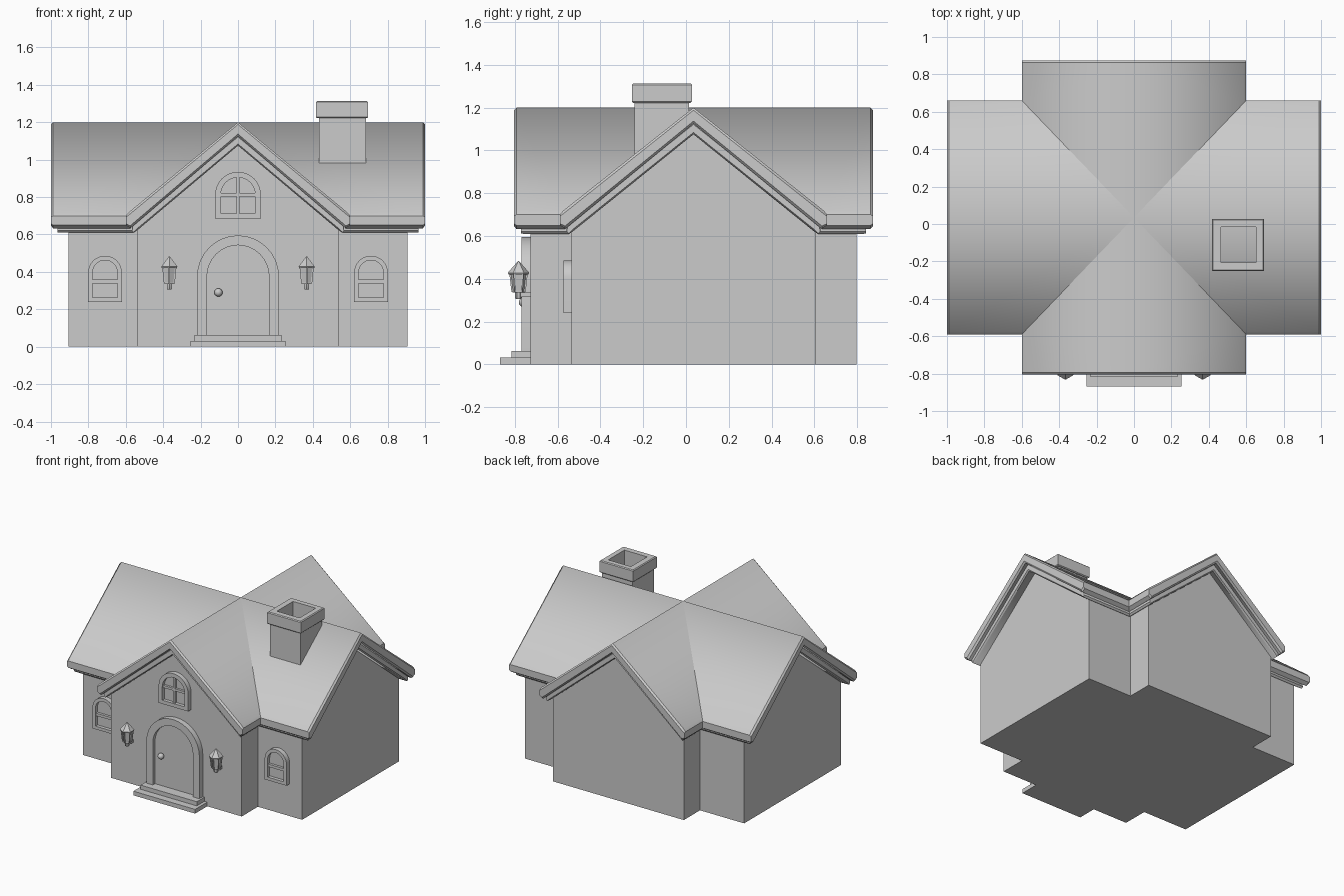
import bpy, bmesh, math
from mathutils import Vector

if "Cube" in bpy.data.objects:
    bpy.data.objects.remove(bpy.data.objects["Cube"])

CY = 0.035          # y of the roof crossing
FRONT = -0.73       # front wall plane
WING = -0.54        # recessed side wall plane


def loft(name, sections, closed=False, quadrant=False):
    """Join matching point loops; cap the ends unless the sweep is closed."""
    bm = bmesh.new()
    rows = [[bm.verts.new(p) for p in s] for s in sections]
    n = len(rows[0])
    pairs = list(zip(rows, rows[1:] + rows[:1]))
    for a, b in pairs if closed else pairs[:-1]:
        for i in range(n):
            j = (i + 1) % n
            bm.faces.new((a[i], a[j], b[j], b[i]))
    if not closed:
        bm.faces.new(rows[0])
        bm.faces.new(rows[-1])
    bmesh.ops.recalc_face_normals(bm, faces=bm.faces)
    if quadrant:  # open the quarter along its mirror planes
        inner = [f for f in bm.faces if any(all(abs(v.co[k]) < 1e-6 for v in f.verts) for k in (0, 1))]
        bmesh.ops.delete(bm, geom=inner, context='FACES')
    me = bpy.data.meshes.new(name)
    bm.to_mesh(me)
    bm.free()
    ob = bpy.data.objects.new(name, me)
    bpy.context.collection.objects.link(ob)
    if quadrant:
        ob.location.y = CY
        m = ob.modifiers.new("mirror", 'MIRROR')
        m.use_axis = (True, True, False)
    return ob


def cross_gable(name, prof, ky, lx, ly, round_end=0.0):
    """Sweep a half-gable profile (distance, height) around one valley, then mirror."""
    ends = [prof]
    if round_end:
        soft = [Vector(p).lerp(Vector(q), 0.16) for p, q in zip(prof, prof[::-1])]
        ends = [soft, prof]
    cuts = [0, round_end]
    secs = [[(d, ly - c, z) for d, z in p] for p, c in zip(ends, cuts)]
    secs.append([(d, d * ky, z) for d, z in prof])
    secs += [[(lx - c, d * ky, z) for d, z in p] for p, c in list(zip(ends, cuts))[::-1]]
    return loft(name, secs, quadrant=True)


def box(name, x0, x1, y0, y1, z0, z1):
    return loft(name, [[(x0, y0, z), (x1, y0, z), (x1, y1, z), (x0, y1, z)] for z in (z0, z1)])


def arch(w, z0, zs, top, n=16):
    """Round-headed outline, from bottom right over the top to bottom left."""
    pts = [(w, z0)]
    for i in range(n + 1):
        a = math.pi * i / n
        pts.append((w * math.cos(a), zs + (top - zs) * math.sin(a)))
    return pts + [(-w, z0)]


def arch_panel(name, x, outline, y0, y1):
    return loft(name, [[(x + px, y, pz) for px, pz in outline] for y in (y0, y1)])


def arch_frame(name, x, outer, inner, y0, y1, closed=True):
    secs = [[(x + o[0], y0, o[1]), (x + o[0], y1, o[1]), (x + i[0], y1, i[1]), (x + i[0], y0, i[1])]
            for o, i in zip(outer, inner)]
    return loft(name, secs, closed)


def square_tube(name, outer, hole, z0, z1, soft=0.0):
    def ring(r, z, s=0.0):
        x0, x1, y0, y1 = r
        return [(x0 + s, y0 + s, z), (x1 - s, y0 + s, z), (x1 - s, y1 - s, z), (x0 + s, y1 - s, z)]
    e = soft
    secs = [ring(outer, z0, e), ring(outer, z0 + e), ring(outer, z1 - e), ring(outer, z1, e)] if e else \
        [ring(outer, z0), ring(outer, z1)]
    return loft(name, secs + [ring(hole, z1), ring(hole, z0)], closed=True)


# walls, roof slab and the moulding below it
cross_gable("walls", [(0, 1.09), (0.54, 0.645), (0.54, 0), (0, 0)], 1.058, 0.905, 0.762)
cross_gable("roof", [(0, 1.2), (0.585, 0.718), (0.6, 0.70), (0.6, 0.65), (0.575, 0.633), (0, 1.125)],
            1.042, 1.0, 0.84, 0.012)
cross_gable("roof_trim", [(0, 1.13), (0.568, 0.66), (0.568, 0.622), (0.556, 0.61), (0.535, 0.625), (0, 1.075)],
            1.045, 0.965, 0.806, 0.01)

# chimney, open down to the roof
hole = (0.465, 0.652, -0.205, -0.015)
square_tube("chimney_shaft", (0.433, 0.684, -0.24, 0.015), hole, 0.96, 1.24)
square_tube("chimney_cap", (0.417, 0.695, -0.252, 0.027), hole, 1.222, 1.313, 0.006)

# doorstep
box("lower_step", -0.255, 0.255, -0.87, FRONT + 0.01, 0, 0.031)
box("upper_step", -0.232, 0.232, -0.817, FRONT + 0.01, 0.031, 0.062)

# door
arch_frame("door_frame", 0, arch(0.219, 0.062, 0.375, 0.595), arch(0.166, 0.062, 0.375, 0.543),
           FRONT + 0.01, -0.768, closed=False)
arch_panel("door", 0, arch(0.168, 0.062, 0.375, 0.545), FRONT + 0.01, -0.742)
bpy.ops.mesh.primitive_uv_sphere_add(segments=16, ring_count=10, radius=0.022, location=(-0.105, -0.76, 0.29))
bpy.context.object.name = "door_knob"

# gable window
arch_frame("gable_window_frame", 0, arch(0.122, 0.685, 0.812, 0.935), arch(0.092, 0.712, 0.812, 0.905),
           FRONT + 0.01, -0.762)
arch_panel("gable_window_pane", 0, arch(0.095, 0.71, 0.812, 0.907), FRONT + 0.01, -0.737)
box("gable_window_upright", -0.009, 0.009, -0.754, FRONT, 0.705, 0.91)
box("gable_window_bar", -0.097, 0.097, -0.754, FRONT, 0.803, 0.821)

for side, sx in (("left", -1), ("right", 1)):
    # side window
    x = sx * 0.711
    arch_frame(side + "_window_frame", x, arch(0.09, 0.24, 0.397, 0.486), arch(0.066, 0.263, 0.397, 0.462),
               WING + 0.01, -0.572)
    arch_panel(side + "_window_pane", x, arch(0.068, 0.26, 0.397, 0.464), WING + 0.01, -0.547)
    box(side + "_window_bar", x - 0.07, x + 0.07, -0.566, WING, 0.338, 0.358)

    # hexagonal wall lantern
    x = sx * 0.367

    def hexes(rings):
        return [[(x + r * math.sin(math.pi * k / 3), -0.783 + r * math.cos(math.pi * k / 3), z)
                 for k in range(6)] for r, z in rings]
    loft(side + "_lantern_body", hexes([(0.028, 0.336), (0.028, 0.345), (0.026, 0.345), (0.036, 0.422)]))
    loft(side + "_lantern_roof", hexes([(0.046, 0.42), (0.05, 0.428), (0.012, 0.472), (0.003, 0.482)]))
    loft(side + "_lantern_foot", hexes([(0.013, 0.306), (0.016, 0.312), (0.016, 0.338)]))
    # corner bars
    for k in range(6):
        a = math.pi * k / 3
        c = [(x + r * math.sin(a), -0.783 + r * math.cos(a), z) for r, z in ((0.029, 0.338), (0.039, 0.424))]
        loft(f"{side}_lantern_bar_{k}", [[(px + dx, py + dy, pz) for dx, dy in
             ((-.004, -.004), (.004, -.004), (.004, .004), (-.004, .004))] for px, py, pz in c])
    box(side + "_lantern_bracket", x - 0.012, x + 0.012, -0.783, FRONT + 0.01, 0.314, 0.336)

# smooth the curved parts, keep corners sharp
bpy.ops.object.select_all(action='SELECT')
bpy.context.view_layer.objects.active = bpy.data.objects["door_frame"]
bpy.ops.object.shade_smooth_by_angle(angle=math.radians(30))
